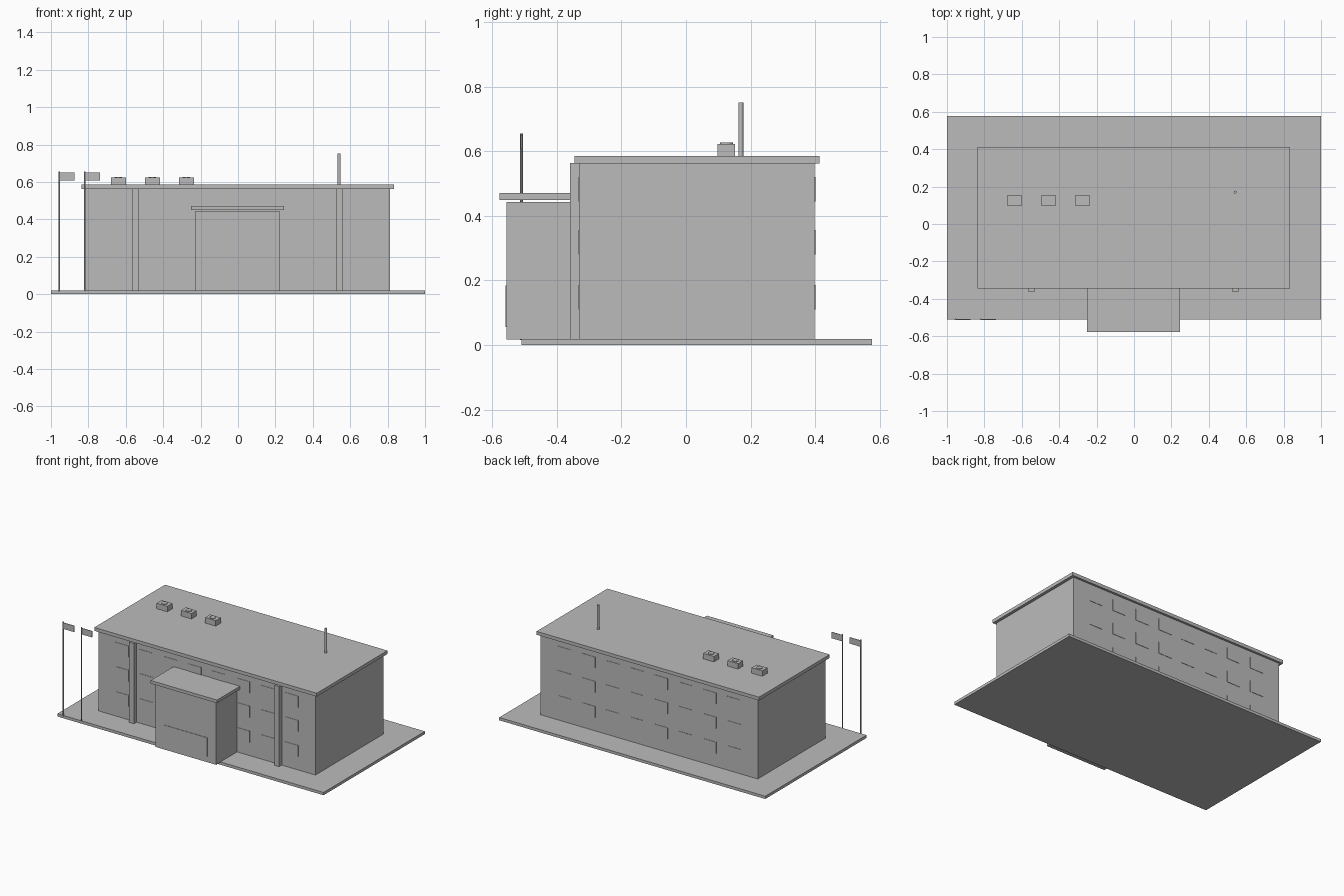
import bpy, bmesh
from mathutils import Matrix, Vector

if "Cube" in bpy.data.objects:
    bpy.data.objects.remove(bpy.data.objects["Cube"])

grey = bpy.data.materials.new("plain_grey")
grey.diffuse_color = (0.5, 0.5, 0.5, 1)
grey.use_nodes = True
grey.node_tree.nodes["Principled BSDF"].inputs["Base Color"].default_value = grey.diffuse_color


def finish(name, bm):
    mesh = bpy.data.meshes.new(name)
    bm.to_mesh(mesh)
    bm.free()
    mesh.materials.append(grey)
    ob = bpy.data.objects.new(name, mesh)
    bpy.context.collection.objects.link(ob)
    return ob


def box(name, x, y, z):
    """Box from (min, max) ranges on each axis."""
    bm = bmesh.new()
    mid = Vector([(a + b) / 2 for a, b in (x, y, z)])
    size = [b - a for a, b in (x, y, z)]
    bmesh.ops.create_cube(bm, size=1, matrix=Matrix.Translation(mid) @ Matrix.Diagonal((*size, 1)))
    return finish(name, bm)


def cylinder(name, x, y, z, radius, sides=12):
    bm = bmesh.new()
    bmesh.ops.create_cone(bm, cap_ends=True, segments=sides, radius1=radius, radius2=radius,
                          depth=z[1] - z[0],
                          matrix=Matrix.Translation((x, y, (z[0] + z[1]) / 2)))
    return finish(name, bm)


# Paved base, main block and overhanging roof
FRONT, BACK = -0.331, 0.398
box("base_slab", (-1, 1), (-0.51, 0.577), (0, 0.019))
box("main_block", (-0.818, 0.814), (FRONT, BACK), (0.017, 0.564))
box("roof_slab", (-0.838, 0.834), (-0.346, 0.413), (0.563, 0.586))

# Entrance block with canopy and door plate
box("entrance_block", (-0.23, 0.225), (-0.556, FRONT + 0.01), (0.017, 0.443))
box("entrance_canopy", (-0.252, 0.247), (-0.578, FRONT + 0.01), (0.45, 0.471))
box("entrance_door", (-0.165, 0.16), (-0.559, -0.555), (0.056, 0.184))

# Front pilasters
for side, x in (("left", -0.548), ("right", 0.543)):
    box(f"pilaster_{side}", (x - 0.018, x + 0.018), (-0.36, FRONT + 0.002), (0.017, 0.564))

# Three floors of windows on front and back
for floor, z in enumerate((0.148, 0.318, 0.483)):
    for i in range(8):
        x = -0.002 + (i - 3.5) * 0.182
        for side, y in (("front", FRONT), ("back", BACK)):
            box(f"window_{side}_{floor}_{i}", (x - 0.05, x + 0.05),
                (y - 0.0025, y + 0.0025), (z - 0.038, z + 0.038))

# Rooftop air units with shallow fan discs
for i in range(3):
    x = -0.64 + i * 0.182
    box(f"air_unit_{i}", (x - 0.04, x + 0.04), (0.098, 0.152), (0.586, 0.623))
    cylinder(f"air_unit_fan_{i}", x, 0.125, (0.622, 0.627), 0.02)

# Roof mast
cylinder("roof_mast", 0.541, 0.17, (0.585, 0.752), 0.008)

# Flagpoles and flags
for i, x in enumerate((-0.955, -0.819)):
    cylinder(f"flagpole_{i}", x, -0.51, (0.015, 0.656), 0.0045, 8)
    box(f"flag_{i}", (x, x + 0.08), (-0.512, -0.508), (0.608, 0.65))
